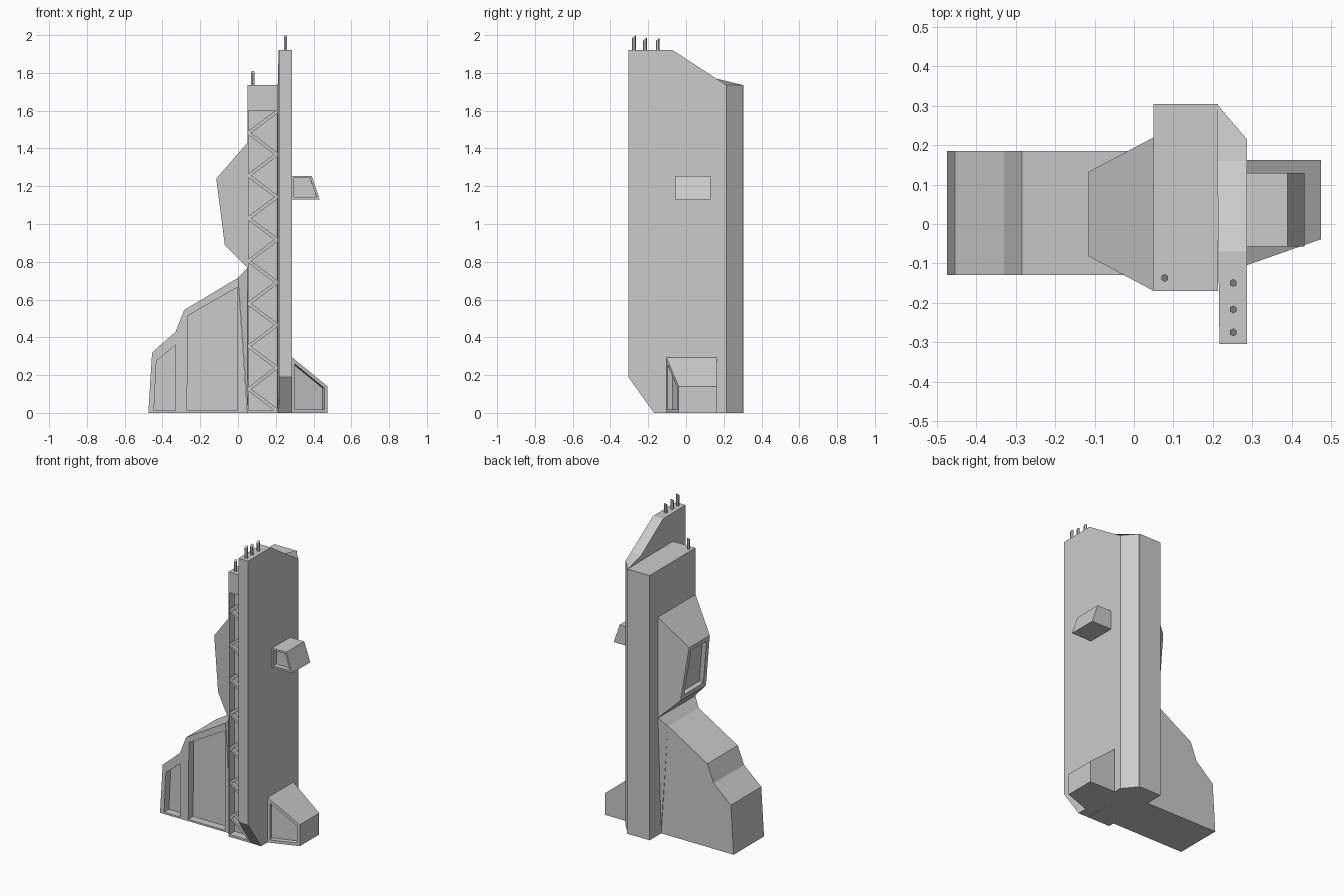
import bpy, bmesh, math
from mathutils import Vector

if "Cube" in bpy.data.objects:
    bpy.data.objects.remove(bpy.data.objects["Cube"])


def loft(name, a, b):
    """Solid between two matching loops of 3D points."""
    n = len(a)
    faces = [list(range(n)), list(range(n, 2 * n))]
    faces += [[i, (i + 1) % n, (i + 1) % n + n, i + n] for i in range(n)]
    me = bpy.data.meshes.new(name)
    me.from_pydata([Vector(p) for p in a + b], [], faces)
    ob = bpy.data.objects.new(name, me)
    bpy.context.collection.objects.link(ob)
    bm = bmesh.new()
    bm.from_mesh(me)
    bmesh.ops.recalc_face_normals(bm, faces=bm.faces)
    bm.to_mesh(me)
    bm.free()
    return ob


def prism(name, xz, y0, y1):
    """Extrude an x-z profile along y."""
    return loft(name, [(x, y0, z) for x, z in xz], [(x, y1, z) for x, z in xz])


def recess(ob, direction, border, depth):
    """Inset and sink the face that looks most along a direction."""
    bm = bmesh.new()
    bm.from_mesh(ob.data)
    f = max(bm.faces, key=lambda f: f.normal.dot(Vector(direction)))
    normal = f.normal.copy()
    bmesh.ops.inset_region(bm, faces=[f], thickness=border, use_even_offset=True)
    bmesh.ops.inset_region(bm, faces=[f], thickness=0.0005)
    bmesh.ops.translate(bm, verts=f.verts[:], vec=-normal * depth)
    bm.to_mesh(ob.data)
    bm.free()


def carve(ob, xz, y0, y1):
    """Cut a pocket with an x-z outline."""
    cutter = prism("pocket_cutter", xz, y0, y1)
    cutter.hide_render = True
    mod = ob.modifiers.new("pocket", 'BOOLEAN')
    mod.operation, mod.solver, mod.object = 'DIFFERENCE', 'EXACT', cutter
    bpy.context.view_layer.objects.active = ob
    bpy.ops.object.modifier_apply(modifier=mod.name)
    bpy.data.objects.remove(cutter)


# Tall slab with sloped top, undercut front and chamfered back corner
front_yz = [(-.305, .19), (-.17, 0)]
top_yz = [(.16, 1.77), (-.07, 1.92), (-.305, 1.92)]
inner = front_yz + [(.305, 0), (.305, 1.735)] + top_yz
outer = front_yz + [(.215, 0), (.215, 1.735)] + top_yz
loft("tall_slab", [(.2135 - .0115 * y, y, z) for y, z in inner],
     [(.287, y, z) for y, z in outer])

# Core block with a long pocket in front
block = prism("core_block", [(.05, 0), (.213, 0), (.213, 1.735), (.05, 1.735)], -.17, .305)
carve(block, [(.056, .015), (.206, .015), (.206, 1.6), (.056, 1.6)], -.25, -.115)

# Zigzag lattice in the pocket
step, half = .113, .011
for i in range(14):
    z0 = 1.595 - i * step
    xa, xb = (.206, .056) if i % 2 == 0 else (.056, .206)
    z1 = z0 - step
    prism("lattice_bar", [(xa, z0 - half), (xa, z0 + half), (xb, z1 + half), (xb, z1 - half)],
          -.163, -.141)

# Side bay that tapers outward, with a sunk window
def bay_loop(y_in, y_out):
    return [(x, y_in + (y_out - y_in) * (.05 - x) / .165, z)
            for x, z in [(.05, 1.43), (-.115, 1.24), (-.07, .89), (.05, .77)]]

bay = loft("side_bay", bay_loop(-.17, -.082), bay_loop(.22, .133))
recess(bay, (-1, 0, 0), .03, .03)

# Stepped base wing with two sunk panels
wing = prism("base_wing", [(-.475, 0), (-.455, .32), (-.33, .43), (-.285, .545),
                           (0, .715), (.05, 0)], -.13, .185)
carve(wing, [(-.445, .012), (-.432, .275), (-.33, .36), (-.33, .012)], -.2, -.08)
carve(wing, [(-.27, .012), (-.265, .515), (-.002, .665), (-.002, .012)], -.2, -.08)

# Flared joint between wing and core block
loft("wing_joint", [(0, -.13, .715), (.052, -.17, .77), (.052, -.132, 0)],
     [(0, .185, .715), (.052, .22, .77), (.052, .187, 0)])

# Right foot with angled, sunk front
foot_xz = [(.285, 0), (.475, 0), (.475, .14), (.285, .295)]
foot = loft("right_foot", [(x, -.105 + (x - .285) * .35, z) for x, z in foot_xz],
            [(x, .163, z) for x, z in foot_xz])
recess(foot, (0, -1, 0), .018, .03)

# Small box on the slab
box = prism("side_box", [(.285, 1.13), (.433, 1.13), (.39, 1.255), (.285, 1.255)], -.057, .13)
recess(box, (0, -1, 0), .012, .03)

# Hexagonal masts with slanted tips
for x, y, z, tip in [(.252, -.275, 1.91, 2.0), (.252, -.217, 1.91, 1.988),
                     (.252, -.15, 1.91, 1.985), (.078, -.137, 1.725, 1.81)]:
    ring = [(math.cos(k * math.pi / 3 + .52) * .01, math.sin(k * math.pi / 3 + .52) * .01)
            for k in range(6)]
    loft("mast", [(x + a, y + b, z) for a, b in ring],
         [(x + a, y + b, tip - .008 + .8 * b) for a, b in ring])
